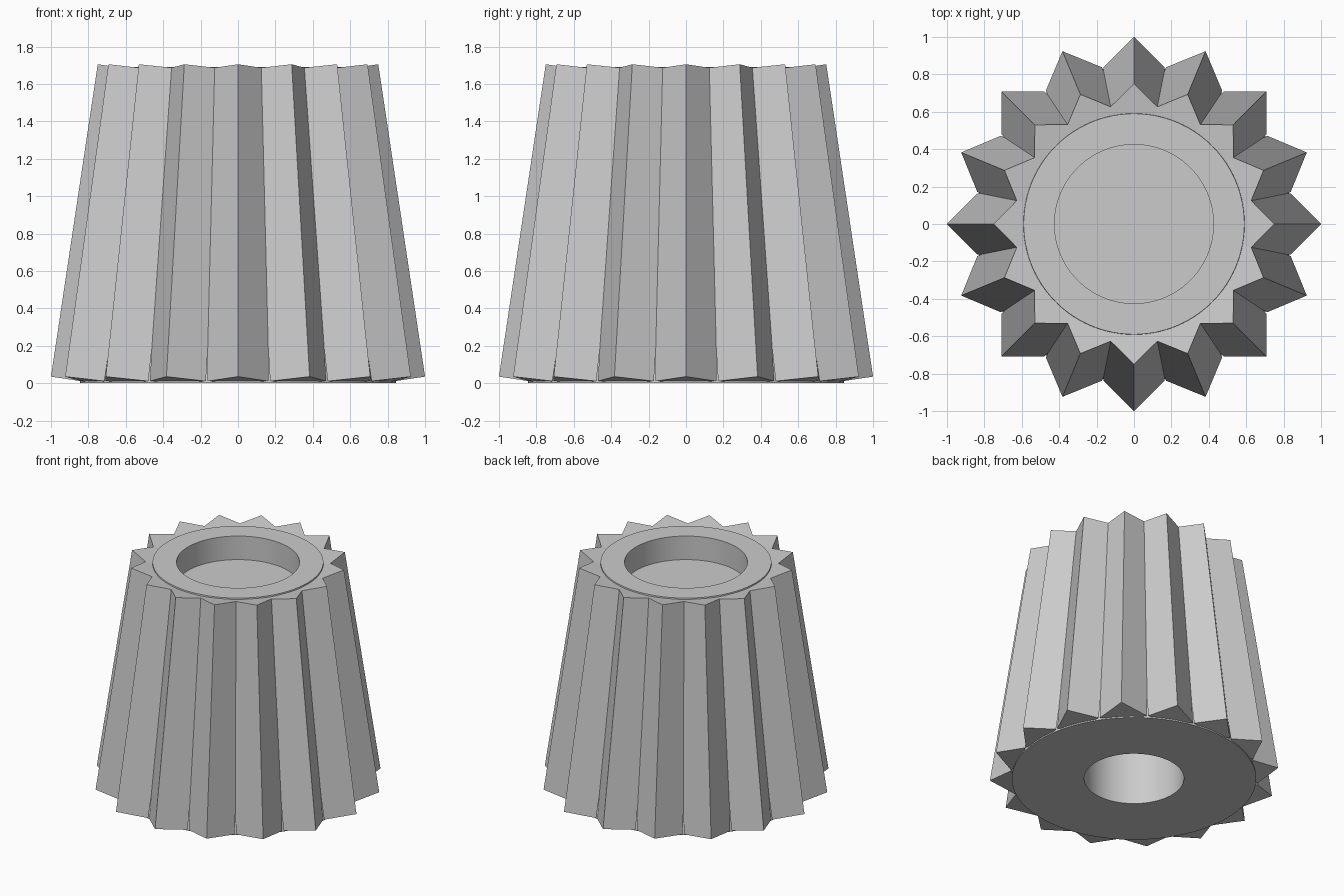
import bpy
import bmesh
import math
from mathutils import Matrix, Vector

TEETH = 16
SEGMENTS = 96
HALF = 0.162  # half width of one tooth

cube = bpy.data.objects.get("Cube")
if cube:
    bpy.data.objects.remove(cube, do_unlink=True)

grey = bpy.data.materials.new("plain_grey")
grey.use_nodes = True
grey.diffuse_color = (0.6, 0.6, 0.6, 1)
grey.node_tree.nodes["Principled BSDF"].inputs["Base Color"].default_value = (0.6, 0.6, 0.6, 1)


def add_object(name, bm):
    bmesh.ops.recalc_face_normals(bm, faces=bm.faces[:])
    mesh = bpy.data.meshes.new(name)
    bm.to_mesh(mesh)
    bm.free()
    mesh.materials.append(grey)
    obj = bpy.data.objects.new(name, mesh)
    bpy.context.collection.objects.link(obj)
    return obj


def loft(bm, rings):
    """Join rings of equal size with quads and cap both ends."""
    rings = [[bm.verts.new(p) for p in ring] for ring in rings]
    for low, high in zip(rings, rings[1:]):
        for i in range(len(low)):
            j = (i + 1) % len(low)
            bm.faces.new((low[i], low[j], high[j], high[i]))
    bm.faces.new(rings[0])
    bm.faces.new(rings[-1])


# Tapered core with a deep bore underneath and a shallow recess on top
profile = [(0.345, 1.2), (0.345, 0), (0.845, 0), (0.59, 1.69), (0.425, 1.69), (0.425, 1.51)]
bm = bmesh.new()
loft(bm, [[Matrix.Rotation(math.tau * i / SEGMENTS, 3, "Z") @ Vector((r, 0, z))
           for i in range(SEGMENTS)] for r, z in profile])
core = add_object("core", bm)
bpy.ops.object.select_all(action="DESELECT")
core.select_set(True)
bpy.context.view_layer.objects.active = core
bpy.ops.object.shade_smooth_by_angle(angle=math.radians(30))

# Leaning ridged teeth, cut square to their own axis and set into the core
bottom_tip = Vector((1, 0, 0.035))
top_tip = Vector((0.75, 0, 1.705))
side = Vector((0, 1, 0))
inward = (top_tip - bottom_tip).cross(side).normalized()
if inward.x > 0:
    inward.negate()
section = [Vector(), inward * HALF + side * HALF, inward * 0.2, inward * HALF - side * HALF]

for n in range(TEETH):
    turn = Matrix.Rotation(math.tau * n / TEETH, 3, "Z")
    bm = bmesh.new()
    loft(bm, [[turn @ (tip + p) for p in section] for tip in (bottom_tip, top_tip)])
    add_object(f"tooth_{n + 1}", bm)
